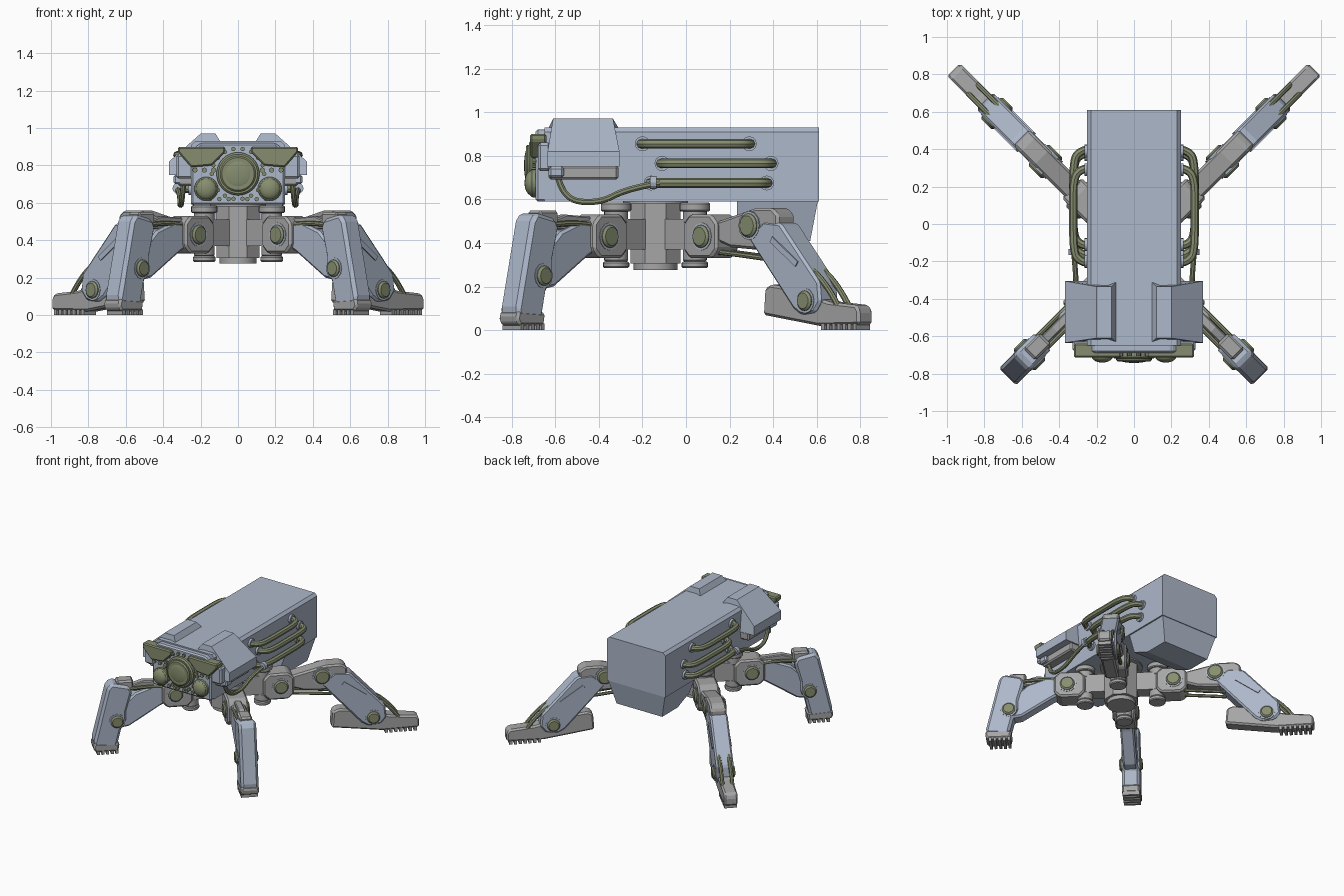
import bpy, bmesh, math
from mathutils import Matrix, Vector

if "Cube" in bpy.data.objects:
    bpy.data.objects.remove(bpy.data.objects["Cube"], do_unlink=True)


def material(name, rgb):
    m = bpy.data.materials.new(name)
    m.use_nodes = True
    m.diffuse_color = (*rgb, 1)
    m.node_tree.nodes["Principled BSDF"].inputs["Base Color"].default_value = (*rgb, 1)
    return m


BLUE = material("blue grey armour", (0.42, 0.48, 0.59))
GREY = material("neutral grey metal", (0.38, 0.38, 0.38))
OLIVE = material("olive fittings", (0.24, 0.27, 0.16))


def finish(bm, name, mat, place=Matrix(), smooth=False, bevel=0):
    bmesh.ops.recalc_face_normals(bm, faces=bm.faces[:])
    me = bpy.data.meshes.new(name)
    bm.to_mesh(me)
    bm.free()
    me.materials.append(mat)
    ob = bpy.data.objects.new(name, me)
    bpy.context.collection.objects.link(ob)
    ob.matrix_world = place
    if bevel:
        mod = ob.modifiers.new("Bevel", "BEVEL")
        mod.width, mod.segments, mod.limit_method = bevel, 1, "ANGLE"
    if smooth:
        bpy.ops.object.select_all(action="DESELECT")
        ob.select_set(True)
        bpy.context.view_layer.objects.active = ob
        bpy.ops.object.shade_smooth_by_angle(angle=math.radians(35))
    return ob


def prism(name, pts, y0, y1, mat, place=Matrix(), bevel=0):
    """Outline in local x-z, extruded along local y."""
    bm = bmesh.new()
    f = bm.faces.new([bm.verts.new((x, y0, z)) for x, z in pts])
    ext = bmesh.ops.extrude_face_region(bm, geom=[f])["geom"]
    for v in ext:
        if isinstance(v, bmesh.types.BMVert):
            v.co.y = y1
    return finish(bm, name, mat, place, bevel=bevel)


def box(name, x0, x1, y0, y1, z0, z1, mat, place=Matrix(), bevel=0):
    return prism(name, [(x0, z0), (x1, z0), (x1, z1), (x0, z1)], y0, y1, mat, place, bevel)


def cyl(name, r, depth, centre, mat, place=Matrix(), axis="Z", sides=24, r2=None, bevel=0):
    bm = bmesh.new()
    turn = Matrix.Rotation(math.pi / 2, 4, "X") if axis == "Y" else Matrix()
    bmesh.ops.create_cone(bm, cap_ends=True, segments=sides, radius1=r, radius2=r if r2 is None else r2,
                          depth=depth, matrix=Matrix.Translation(centre) @ turn)
    return finish(bm, name, mat, place, sides > 12, bevel)


def dome(name, r, centre, squash, mat):
    bm = bmesh.new()
    bmesh.ops.create_uvsphere(bm, u_segments=20, v_segments=12, radius=r)
    return finish(bm, name, mat, Matrix.Translation(centre) @ Matrix.Diagonal((1, squash, 1, 1)), True)


def tube(name, pts, r, mat, place=Matrix()):
    cu = bpy.data.curves.new(name, "CURVE")
    cu.dimensions, cu.bevel_depth, cu.bevel_resolution, cu.use_fill_caps = "3D", r, 2, True
    sp = cu.splines.new("NURBS")
    sp.points.add(len(pts) - 1)
    for p, co in zip(sp.points, pts):
        p.co = (*co, 1)
    sp.order_u, sp.use_endpoint_u, sp.resolution_u = 3, True, 6
    tmp = bpy.data.objects.new(name + " path", cu)
    bm = bmesh.new()
    bpy.context.collection.objects.link(tmp)
    me = tmp.evaluated_get(bpy.context.evaluated_depsgraph_get()).to_mesh()
    bm.from_mesh(me)
    bpy.data.objects.remove(tmp, do_unlink=True)
    return finish(bm, name, mat, place, True)


# hull with chamfered roof and a tapering rear belly
prism("hull", [(-.25, .59), (.25, .59), (.25, .91), (.23, .93), (-.23, .93), (-.25, .91)], -.65, .61, BLUE)
side_on = Matrix.Rotation(math.pi / 2, 4, "Z")
belly = prism("rear_belly", [(.235, .62), (.61, .62), (.57, .41), (.38, .41), (.235, .47)], -.25, .25, BLUE, side_on)
for v in belly.data.vertices:
    if v.co.z < .5:
        v.co.y *= .78

# front face, lens and fittings
prism("face_plate", [(-.25, .59), (.25, .59), (.25, .88), (.2, .92), (-.2, .92), (-.25, .88)], -.69, -.64, BLUE, bevel=.01)
cyl("lens_rim", .115, .05, (0, -.695, .755), OLIVE, axis="Y", sides=32, bevel=.01)
cyl("lens_collar", .095, .03, (0, -.72, .755), OLIVE, axis="Y", sides=32, bevel=.008)
dome("lens_glass", .075, (0, -.728, .755), .2, OLIVE)
for i in range(18):
    a = math.tau * i / 18
    cyl("face_rivet", .012, .02, (.14 * math.cos(a), -.695, .755 + .135 * math.sin(a)), OLIVE, axis="Y", sides=8)

for s in (-1, 1):
    # headlights and brow brackets
    cyl("headlight_rim", .064, .04, (s * .17, -.695, .675), OLIVE, axis="Y", bevel=.008)
    dome("headlight", .056, (s * .17, -.71, .675), .55, OLIVE)
    for dx in (-.05, 0, .05):
        cyl("brow_rivet", .014, .02, (s * (.18 + dx), -.695, .775), OLIVE, axis="Y", sides=8)
        cyl("chin_rivet", .012, .02, (s * (.1 + dx), -.695, .62), OLIVE, axis="Y", sides=8)
    prism("brow_bracket", [(s * x, z) for x, z in ((.07, .9), (.32, .9), (.32, .87), (.25, .79), (.14, .8), (.07, .87))],
          -.715, -.64, OLIVE, bevel=.008)
    box("cheek_block", *sorted((s * .24, s * .33)), -.68, -.62, .73, .86, BLUE, bevel=.012)

    # shoulder pod with its lower rail
    pod = prism("shoulder_pod", [(s * x, z) for x, z in
                ((.09, .92), (.12, .97), (.2, .97), (.37, .82), (.37, .75), (.24, .75))], -.635, -.305, BLUE)
    for v in pod.data.vertices:
        if v.co.z > .96:
            v.co.y = max(-.61, min(-.335, v.co.y))
    box("pod_rail", *sorted((s * .24, s * .32)), -.63, -.31, .69, .755, GREY, bevel=.01)
    box("pod_rail_clip", *sorted((s * .24, s * .345)), -.63, -.56, .7, .75, BLUE, bevel=.01)

    # side pipes with end flanges
    for y0, y1, z in ((-.2, .29, .855), (-.11, .39, .765), (-.16, .37, .675)):
        tube("side_pipe", [(s * .24, y0 - .01, z), (s * .3, y0, z), (s * .325, y0 + .07, z), (s * .325, .1, z),
                           (s * .325, y1 - .07, z), (s * .3, y1, z), (s * .24, y1 + .01, z)], .022, OLIVE)
        for y in (y0, y1):
            turn = Matrix.Translation((s * .255, y, z)) @ side_on
            cyl("pipe_flange", .034, .02, (0, 0, 0), BLUE, turn, "Y", 16)
    tube("front_hose", [(s * .29, -.59, .72), (s * .3, -.57, .6), (s * .31, -.4, .58),
                        (s * .31, -.27, .65), (s * .325, -.12, .675)], .015, OLIVE)
    cyl("hose_coupling", .03, .03, (0, 0, 0), BLUE, Matrix.Translation((s * .32, -.15, .677)), "Y", 12)

# central column under the hull
centre = Matrix.Translation((0, -.14, 0))
cyl("column", .125, .29, (0, 0, .45), GREY, centre @ Matrix.Rotation(math.pi / 8, 4, "Z"), sides=8)
cyl("turntable", .15, .03, (0, 0, .595), GREY, centre)
cyl("column_base", .1, .04, (0, 0, .295), GREY, centre)


def bolt(name, r, z, w, place, size=.052):
    cyl(name + "_rim", size + .012, w * 2, (r, 0, z), BLUE, place, "Y", 12)
    cyl(name, size, w * 2 + .03, (r, 0, z), OLIVE, place, "Y", 20, bevel=.01)


def part(name, pts, w, mat, place, bevel=.012):
    return prism(name, pts, -w, w, mat, place, bevel)


def treads(name, r0, r1, n, w, place):
    step = (r1 - r0) / n
    for i in range(n):
        box(name, r0 + step * i, r0 + step * (i + .6), -w, w, 0, .03, GREY, place)


for angle in (45, 135, -45, -135):
    leg = centre @ Matrix.Rotation(math.radians(angle), 4, "Z")
    # vertical hinge and hip block shared by every leg
    for z, r, d in ((.565, .07, .04), (.52, .055, .06), (.345, .055, .06), (.3, .06, .03)):
        cyl("hip_hinge", r, d, (.255, 0, z), GREY, leg, bevel=.006)
    box("hinge_arm", .05, .3, -.05, .05, .37, .51, GREY, leg)
    part("hip_block", [(.25, .37), (.29, .33), (.43, .33), (.47, .37), (.47, .49), (.43, .53), (.29, .53), (.25, .49)],
         .075, GREY, leg)
    bolt("hip_bolt", .375, .43, .078, leg)

    if angle > 0:
        # rear leg: upper arm, shin and long foot
        part("rear_arm", [(.42, .42), (.54, .38), (.69, .37), (.85, .46), (.85, .53), (.81, .56), (.7, .56), (.42, .49)],
             .058, GREY, leg)
        bolt("rear_knee_bolt", .67, .48, .065, leg, .055)
        part("rear_shin", [(.66, .42), (.95, .1), (1.0, .07), (1.09, .08), (1.13, .13), (1.12, .22), (.87, .49), (.76, .5)],
             .063, BLUE, leg)
        box("shin_band", -.1, .1, -.07, .07, -.014, .014, BLUE,
            leg @ Matrix.Translation((.9, 0, .36)) @ Matrix.Rotation(math.radians(35), 4, "Y"))
        bolt("rear_ankle_bolt", 1.035, .135, .066, leg, .046)
        part("rear_foot", [(.74, .07), (.75, .19), (.79, .21), (.87, .2), (1.17, .13), (1.345, .115), (1.365, .09),
                           (1.365, .025), (1.1, .02)], .048, GREY, leg)
        treads("rear_tread", 1.12, 1.36, 7, .045, leg)
        for y in (-.035, .035):
            tube("rear_lower_rod", [(.42, y, .36), (.55, y, .35), (.74, y, .33)], .012, OLIVE, leg)
            tube("rear_ankle_rod", [(1.02, y, .29), (1.12, y, .25), (1.22, y, .11)], .014, OLIVE, leg)
    else:
        # front leg: thigh, upright shin and blunt foot
        part("front_thigh", [(.42, .5), (.42, .37), (.48, .34), (.7, .2), (.82, .18), (.85, .27), (.66, .45), (.52, .5)],
             .05, BLUE, leg)
        part("front_shin", [(.7, .51), (.83, .54), (.86, .5), (.955, .09), (.94, .05), (.79, .05), (.76, .18),
                            (.72, .24), (.72, .32), (.68, .47)], .063, BLUE, leg, .018)
        box("shin_cap", .67, .79, -.045, .045, .47, .55, GREY, leg, .012)
        bolt("front_knee_bolt", .79, .25, .066, leg, .046)
        part("front_foot", [(.77, .08), (.78, .02), (.94, .02), (.96, .05), (.95, .09)], .064, GREY, leg)
        treads("front_tread", .78, .945, 5, .06, leg)
        part("front_link", [(.44, .46), (.44, .52), (.6, .53), (.7, .5), (.7, .46)], .025, GREY, leg, .006)
        for y in (-.04, .04):
            tube("front_upper_rod", [(.45, y, .48), (.58, y, .5), (.72, y, .48)], .013, OLIVE, leg)
